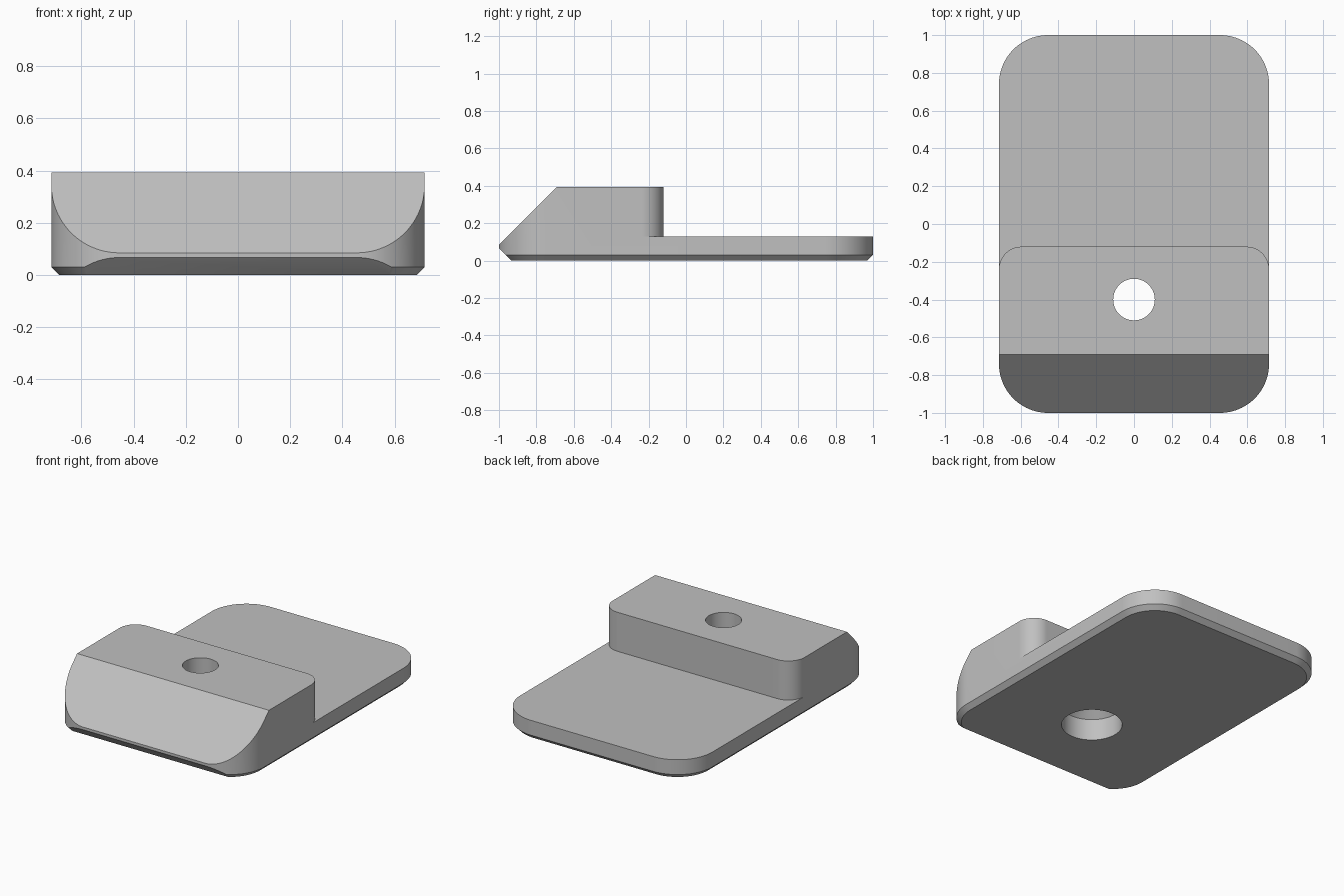
import bpy, bmesh
from math import sin, cos, pi
from mathutils import Vector

cube = bpy.data.objects.get("Cube")
if cube:
    bpy.data.objects.remove(cube, do_unlink=True)

HALF_W, TOP, PLATE_TOP, CHAMFER = 0.715, 0.393, 0.13, 0.03
STEPS = 24

grey = bpy.data.materials.new("light grey")
grey.use_nodes = True
grey.diffuse_color = (0.53, 0.53, 0.53, 1)
grey.node_tree.nodes["Principled BSDF"].inputs["Base Color"].default_value = grey.diffuse_color


def arc(cx, cy, r, start, end):
    angles = [start + (end - start) * i / STEPS for i in range(STEPS + 1)]
    return [(cx + r * cos(a), cy + r * sin(a)) for a in angles]


def rounded_rect(hx, hy, r):
    x, y = hx - r, hy - r
    corners = [(x, y), (-x, y), (-x, -y), (x, -y)]
    return [p for i, (cx, cy) in enumerate(corners)
            for p in arc(cx, cy, r, i * pi / 2, (i + 1) * pi / 2)]


def loft(layers):
    """Closed solid through matching outlines, given as (points, z)."""
    bm = bmesh.new()
    rings = [[bm.verts.new((x, y, z)) for x, y in pts] for pts, z in layers]
    n = len(rings[0])
    for low, high in zip(rings, rings[1:]):
        for i in range(n):
            j = (i + 1) % n
            bm.faces.new((low[i], low[j], high[j], high[i]))
    bm.faces.new(rings[0][::-1])
    bm.faces.new(rings[-1])
    bmesh.ops.recalc_face_normals(bm, faces=bm.faces)
    return bm


def slice_off(bm, point, normal):
    """Remove everything on the normal side of a plane and cap the cut."""
    geom = bm.verts[:] + bm.edges[:] + bm.faces[:]
    cut = bmesh.ops.bisect_plane(bm, geom=geom, plane_co=Vector(point),
                                 plane_no=Vector(normal), clear_outer=True)
    edges = [e for e in cut["geom_cut"] if isinstance(e, bmesh.types.BMEdge)]
    bmesh.ops.contextual_create(bm, geom=edges)
    bmesh.ops.recalc_face_normals(bm, faces=bm.faces)


def make_object(name, bm):
    mesh = bpy.data.meshes.new(name)
    bm.to_mesh(mesh)
    bm.free()
    mesh.materials.append(grey)
    obj = bpy.data.objects.new(name, mesh)
    bpy.context.collection.objects.link(obj)
    return obj


# Body: rounded slab with a chamfered underside
outer = rounded_rect(HALF_W, 1, 0.26)
inner = rounded_rect(HALF_W - CHAMFER, 1 - CHAMFER, 0.26 - CHAMFER)
bm = loft([(inner, 0), (outer, CHAMFER), (outer, TOP)])
# Front slope above, and the deeper front chamfer below
slice_off(bm, (0, -1, 0.085), (0, -1, 1))
slice_off(bm, (0, -1, 0.067), (0, -1, -1))
body = make_object("stepped_body", bm)

# Step cutter: leaves the raised block with rounded rear corners
r, back = 0.12, -0.12
step = [(1, 1.2), (-1, 1.2), (-1, back - r)]
step += arc(-HALF_W + r, back - r, r, pi, pi / 2)
step += arc(HALF_W - r, back - r, r, pi / 2, 0)
step += [(1, back - r)]
cutters = [make_object("step_cutter", loft([(step, PLATE_TOP), (step, 0.6)]))]

# Screw hole: wide bore below, tapering to a narrow bore above
hole = [(0.185, -0.1), (0.185, 0.143), (0.11, 0.218), (0.11, 0.6)]
circles = [([(rad * cos(2 * pi * i / 64), -0.4 + rad * sin(2 * pi * i / 64))
             for i in range(64)], z) for rad, z in hole]
cutters.append(make_object("hole_cutter", loft(circles)))

bpy.ops.object.select_all(action="DESELECT")
body.select_set(True)
bpy.context.view_layer.objects.active = body
for cutter in cutters:
    cutter.hide_render = True
    mod = body.modifiers.new(cutter.name, "BOOLEAN")
    mod.operation, mod.solver, mod.object = "DIFFERENCE", "EXACT", cutter
    bpy.ops.object.modifier_apply(modifier=mod.name)
for cutter in cutters:
    bpy.data.objects.remove(cutter, do_unlink=True)
bpy.ops.object.shade_smooth_by_angle(angle=pi / 6)
